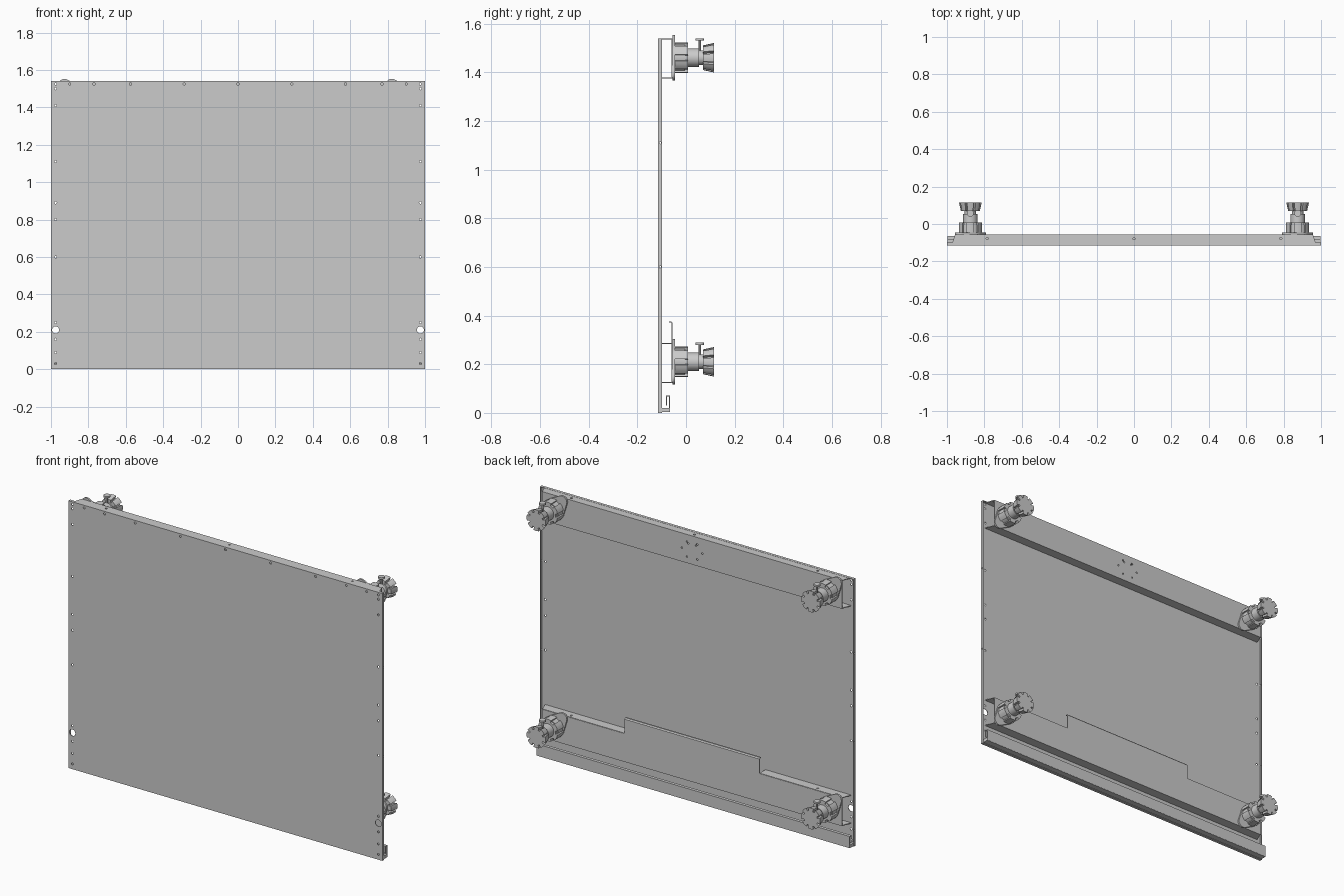
import bpy, bmesh, math
from mathutils import Vector
from mathutils.geometry import convex_hull_2d

if "Cube" in bpy.data.objects:
    bpy.data.objects.remove(bpy.data.objects["Cube"])

T = 0.004  # sheet metal thickness


def make(name, bm):
    bmesh.ops.recalc_face_normals(bm, faces=bm.faces)
    me = bpy.data.meshes.new(name)
    bm.to_mesh(me)
    bm.free()
    ob = bpy.data.objects.new(name, me)
    bpy.context.collection.objects.link(ob)
    return ob


def activate(ob):
    bpy.ops.object.select_all(action='DESELECT')
    ob.select_set(True)
    bpy.context.view_layer.objects.active = ob


def apply_all(ob):
    activate(ob)
    for m in list(ob.modifiers):
        bpy.ops.object.modifier_apply(modifier=m.name)


def solidify(ob, offset=0.0):
    m = ob.modifiers.new("thickness", 'SOLIDIFY')
    m.thickness, m.offset, m.use_even_offset = T, offset, True
    apply_all(ob)
    return ob


def folded(name, path, x0, x1, taper=False):
    """Sheet folded along a (y, z) path and run along x; rail ends are chamfered."""
    bm = bmesh.new()
    rows = []
    for x in (x0, x1):
        row = []
        for y, z in path:
            cut = 0.02 * (y + 0.11) / 0.055 if taper and abs(x) > 0.9 else 0
            row.append(bm.verts.new((x - math.copysign(cut, x), y, z)))
        rows.append(row)
    for i in range(len(path) - 1):
        bm.faces.new((rows[0][i], rows[0][i + 1], rows[1][i + 1], rows[1][i]))
    return solidify(make(name, bm))


def box(name, lo, hi):
    bm = bmesh.new()
    bmesh.ops.create_cube(bm, size=1)
    for v in bm.verts:
        v.co = [(a + b) / 2 + c * (b - a) for a, b, c in zip(lo, hi, v.co)]
    return make(name, bm)


def loft(name, rings, axis='y'):
    """Skin a list of (outline, position) rings and cap both ends."""
    bm = bmesh.new()
    vs = []
    for outline, p in rings:
        vs.append([bm.verts.new((a, p, b) if axis == 'y' else (a, b, p)) for a, b in outline])
    n = len(vs[0])
    for r0, r1 in zip(vs, vs[1:]):
        for i in range(n):
            bm.faces.new((r0[i], r0[(i + 1) % n], r1[(i + 1) % n], r1[i]))
    bm.faces.new(vs[0])
    bm.faces.new(vs[-1])
    return make(name, bm)


def circle(r, n=32, cx=0, cz=0):
    return [(cx + r * math.cos(2 * math.pi * i / n), cz + r * math.sin(2 * math.pi * i / n))
            for i in range(n)]


def lobed(r_out, r_in, lobes, share):
    """Round outline broken by notches; share is the lobe part of each pitch."""
    pts, pitch = [], 2 * math.pi / lobes
    for k in range(lobes):
        for r, a0, a1 in ((r_out, -share / 2, share / 2), (r_in, share / 2, 1 - share / 2)):
            for i in range(4):
                a = pitch * (k + a0 + (a1 - a0) * i / 3)
                pts.append((r * math.sin(a), r * math.cos(a)))
    return pts


def drill(ob, holes):
    """holes: (centre, radius, axis)"""
    bm = bmesh.new()
    for c, r, axis in holes:
        ret = bmesh.ops.create_cone(bm, cap_ends=True, segments=16, radius1=r, radius2=r, depth=0.03)
        rot = {'x': Vector((1, 0, 0)), 'y': Vector((0, 1, 0)), 'z': Vector((0, 0, 1))}[axis]
        q = Vector((0, 0, 1)).rotation_difference(rot)
        for v in ret['verts']:
            v.co = q @ v.co + Vector(c)
    cutter = make("hole_cutter", bm)
    cutter.hide_render = True
    m = ob.modifiers.new("holes", 'BOOLEAN')
    m.operation, m.solver, m.object = 'DIFFERENCE', 'EXACT', cutter
    apply_all(ob)
    bpy.data.objects.remove(cutter)


# Front panel: shallow tray open at the back
panel = box("front_panel", (-1, -0.115, 0), (1, -0.099, 1.54))
bm = bmesh.new()
bm.from_mesh(panel.data)
bmesh.ops.delete(bm, geom=[f for f in bm.faces if f.normal.y > 0.9], context='FACES_ONLY')
bm.to_mesh(panel.data)
bm.free()
solidify(panel, -1)
holes = [((x, -0.115, 1.525), 0.006, 'y')
         for x in (-0.9, -0.77, -0.575, -0.288, 0, 0.288, 0.575, 0.77, 0.9)]
for s in (-1, 1):
    holes += [((s * 0.975, -0.115, z), 0.006, 'y')
              for z in (1.525, 1.5, 1.41, 1.11, 0.89, 0.8, 0.6, 0.25, 0.16, 0.09, 0.03)]
    holes.append(((s * 0.975, -0.115, 0.21), 0.019, 'y'))
    holes += [((s, -0.106, z), 0.004, 'x') for z in (1.11, 0.6, 0.09)]
drill(panel, holes)

# Upper rail: channel with drilled web and top flange
upper = folded("upper_rail", [(-0.11, 1.377), (-0.057, 1.377), (-0.057, 1.537), (-0.11, 1.537)],
               -0.975, 0.975, True)
holes = [((x, -0.078, 1.537), 0.006, 'z') for x in (-0.785, 0, 0.785)]
holes += [((0.065 * math.cos(a), -0.057, 1.455 + 0.05 * math.sin(a)), 0.005, 'y')
          for a in [math.pi / 3 * k for k in range(6)]]
holes += [((s * 0.025, -0.057, 1.49), 0.005, 'y') for s in (-1, 1)]
drill(upper, holes)

# Lower rail: web with bottom flange, side top flanges and a raised middle section
folded("lower_rail", [(-0.11, 0.125), (-0.057, 0.125), (-0.057, 0.285)], -0.975, 0.975, True)
for s, side in ((-1, "left"), (1, "right")):
    ob = folded("lower_rail_top_flange_" + side, [(-0.057, 0.285), (-0.11, 0.285)],
                s * 0.43, s * 0.975, True)
    drill(ob, [((s * 0.785, -0.078, 0.285), 0.006, 'z')])
folded("raised_section", [(-0.057, 0.283), (-0.057, 0.368), (-0.061, 0.373), (-0.07, 0.373)], -0.43, 0.43)

# Bottom ledge with hooked lip
box("bottom_ledge", (-0.998, -0.112, 0.003), (0.998, -0.066, 0.021))
folded("bottom_hook", [(-0.067, 0.004), (-0.067, 0.069), (-0.081, 0.069), (-0.081, 0.03)], -0.998, 0.998)

# Mounting foot, built once around the origin
ears = circle(0.062) + circle(0.03, 24, -0.053, 0.063) + circle(0.03, 24, 0.053, -0.063)
hull = [ears[i] for i in convex_hull_2d([Vector(p) for p in ears])]
body = lobed(0.063, 0.05, 6, 0.62)
knob_in, knob_out = lobed(0.051, 0.036, 8, 0.74), lobed(0.061, 0.044, 8, 0.74)
parts = [
    loft("foot_plate", [(hull, -0.056), (hull, -0.046)]),
    loft("foot_housing", [(body, -0.047), (body, 0.008)]),
    loft("foot_hub", [(circle(0.055), -0.047), (circle(0.055), -0.005)]),
    loft("foot_collar", [(circle(0.038), 0.005), (circle(0.038), 0.054)]),
    loft("foot_neck", [(circle(0.03), 0.05), (circle(0.03), 0.08)]),
    loft("foot_knob", [(knob_in, 0.07), (knob_out, 0.115)]),
    loft("foot_knob_boss", [(circle(0.016), 0.1), (circle(0.016), 0.115)]),
    loft("foot_screw", [(circle(0.005, 12, 0, 0.057), 0.02), (circle(0.005, 12, 0, 0.057), 0.072)], 'z'),
    loft("foot_screw_head", [(circle(0.018, 20, 0, 0.057), 0.07), (circle(0.018, 20, 0, 0.057), 0.08)], 'z'),
]
places = [(x, z) for z in (1.46, 0.21) for x in (-0.875, 0.875)]
for ob in parts:
    activate(ob)
    bpy.ops.object.shade_smooth_by_angle(angle=math.radians(30))
    for i, (x, z) in enumerate(places):
        inst = ob
        if i:
            inst = ob.copy()
            bpy.context.collection.objects.link(inst)
        inst.location = (x, 0, z)
